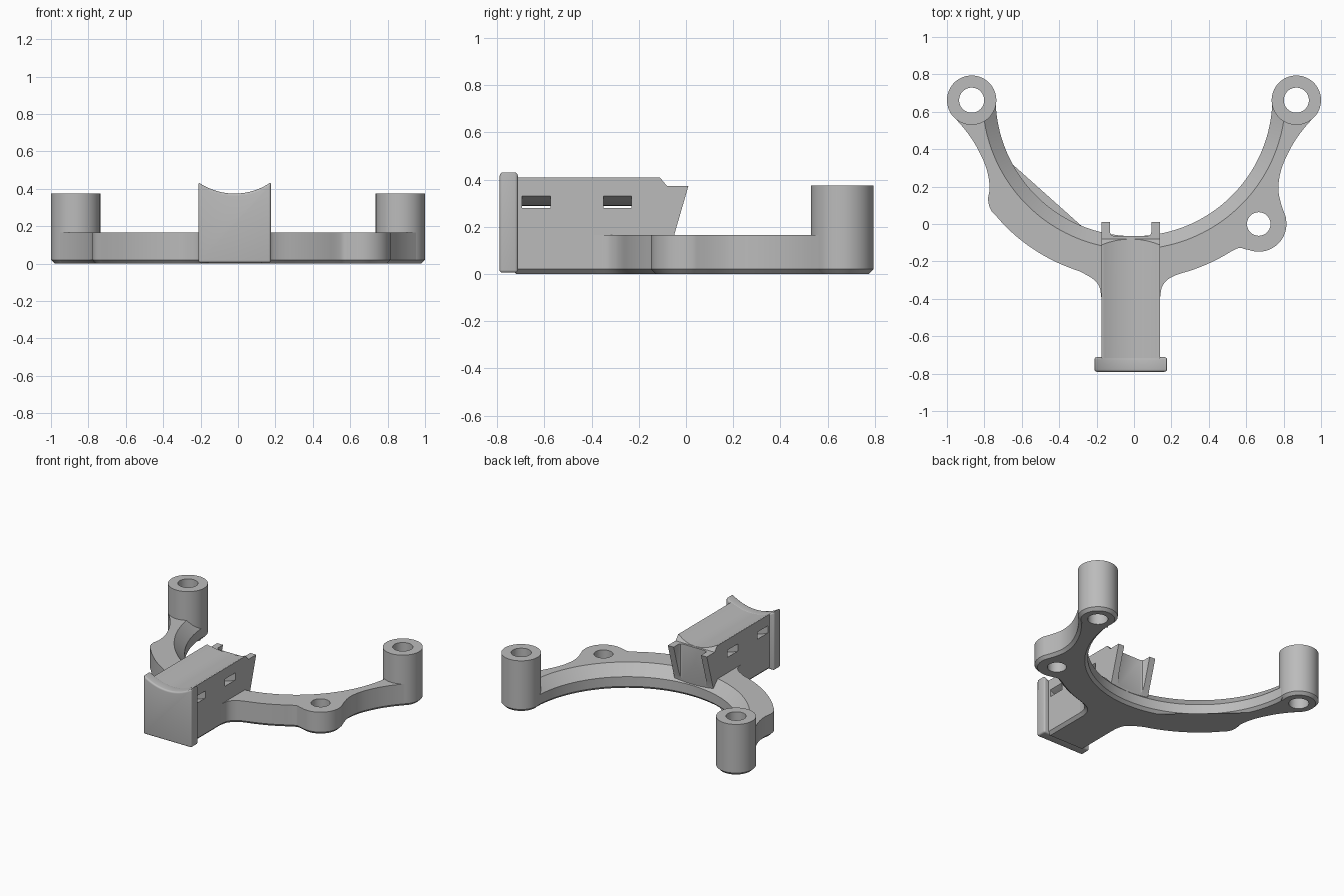
import bpy, bmesh, math
from mathutils import Vector

if "Cube" in bpy.data.objects:
    bpy.data.objects.remove(bpy.data.objects["Cube"])

grey = bpy.data.materials.new("matte_grey")
grey.use_nodes = True
grey.diffuse_color = (0.5, 0.5, 0.5, 1)
grey.node_tree.nodes["Principled BSDF"].inputs["Base Color"].default_value = (0.5, 0.5, 0.5, 1)

CY = 0.675            # centre of the ring arcs
INNER, OUTER = 0.74, 0.972
MID = -0.018          # centre line of the cradle
TOP = 0.165           # plate thickness
CHAMFER = 0.02


def arc(cx, cy, r, a0, a1, n):
    return [(cx + r * math.cos(math.radians(a0 + (a1 - a0) * i / n)),
             cy + r * math.sin(math.radians(a0 + (a1 - a0) * i / n))) for i in range(n + 1)]


def smooth(pts, n=6):
    """Catmull-Rom curve through a few points."""
    p = [Vector(q) for q in [pts[0]] + pts + [pts[-1]]]
    out = []
    for a, b, c, d in zip(p, p[1:], p[2:], p[3:]):
        for i in range(n):
            t = i / n
            out.append(tuple(0.5 * (2 * b + (c - a) * t + (2 * a - 5 * b + 4 * c - d) * t * t
                                    + (3 * b - a - 3 * c + d) * t ** 3)))
    return out + [pts[-1]]


def finish(name, bm):
    bmesh.ops.recalc_face_normals(bm, faces=bm.faces)
    mesh = bpy.data.meshes.new(name)
    bm.to_mesh(mesh)
    bm.free()
    ob = bpy.data.objects.new(name, mesh)
    bpy.context.collection.objects.link(ob)
    mesh.materials.append(grey)
    return ob


def prism(name, pts, lo, hi, axis="z", chamfer=0):
    """Extrude a flat outline along an axis, chamfering the edges on the floor."""
    place = {"z": lambda a, b, c: (a, b, c),
             "x": lambda a, b, c: (c, a, b),
             "y": lambda a, b, c: (a, c, b)}[axis]
    bm = bmesh.new()
    low = [bm.verts.new(place(a, b, lo)) for a, b in pts]
    high = [bm.verts.new(place(a, b, hi)) for a, b in pts]
    bm.faces.new(low)
    bm.faces.new(high)
    for i in range(len(pts)):
        j = (i + 1) % len(pts)
        bm.faces.new((low[i], low[j], high[j], high[i]))
    bmesh.ops.recalc_face_normals(bm, faces=bm.faces)
    if chamfer:
        floor = [e for e in bm.edges if all(v.co.z < 1e-4 for v in e.verts)]
        bmesh.ops.bevel(bm, geom=floor, offset=chamfer, segments=1,
                        affect="EDGES", clamp_overlap=False)
    return finish(name, bm)


def activate(ob):
    bpy.ops.object.select_all(action="DESELECT")
    ob.select_set(True)
    bpy.context.view_layer.objects.active = ob


def cut(ob, cutter):
    cutter.hide_render = True
    mod = ob.modifiers.new("cut", "BOOLEAN")
    mod.operation = "DIFFERENCE"
    mod.solver = "EXACT"
    mod.object = cutter
    activate(ob)
    bpy.ops.object.modifier_apply(modifier=mod.name)
    bpy.data.objects.remove(cutter)


def hole(ob, x, y, r):
    cut(ob, prism("hole_cutter", arc(x, y, r, 0, 352.5, 47), -0.1, 0.6))


def outer_angle(x):
    return -math.degrees(math.acos(x / OUTER))


# Curved plate: post neck, side lug, outer arc, stem fillets, far shoulder, inner arc
neck = [(0.97, 0.58), (0.9, 0.5), (0.84, 0.41), (0.79, 0.3), (0.772, 0.2)]
end = [(0.76, 0.64), (0.868, 0.575)]
flip = lambda pts: [(-x, y) for x, y in reversed(pts)]
outline = (end
           + smooth(neck + [(0.783, 0.12), (0.812, 0.035)])
           + arc(0.667, 0, 0.148, 8, -110, 24)
           + smooth([(0.59, -0.134), (0.563, -0.127), (0.52, -0.146)], 3)
           + arc(0, CY, OUTER, outer_angle(0.5), outer_angle(0.26), 12)
           + smooth([(0.22, -0.275), (0.18, -0.297), (0.15, -0.335), (0.14, -0.39)], 4)
           + smooth([(-0.175, -0.39), (-0.185, -0.335), (-0.215, -0.297), (-0.255, -0.272)], 4)
           + arc(0, CY, OUTER, outer_angle(-0.29), outer_angle(-0.7), 24)
           + smooth([(-0.73, 0.035), (-0.765, 0.075), (-0.78, 0.13)] + flip(neck))
           + flip(end)
           + arc(0, CY, INNER, 181, 359, 80))
plate = prism("curved_plate", outline, 0, TOP, chamfer=CHAMFER)

# Sloped inner rim of the plate
slope = 0.07 / 0.075
bm = bmesh.new()
bmesh.ops.create_cone(bm, cap_ends=True, segments=160, radius1=INNER - slope * 0.02,
                      radius2=INNER + slope * 0.13, depth=0.15)
bmesh.ops.translate(bm, verts=bm.verts, vec=(0, CY, 0.145))
cut(plate, finish("rim_cutter", bm))
hole(plate, 0.667, 0, 0.063)

# Tall posts at both ends
posts = []
for side, name in ((1, "left_post"), (-1, "right_post")):
    post = prism(name, arc(side * 0.868, 0.662, 0.132, 0, 354, 59), 0, 0.375, chamfer=CHAMFER)
    hole(post, side * 0.868, 0.662, 0.067)
    posts.append(post)

# Cradle block with overhanging prongs
cradle = prism("cradle", [(-0.74, 0), (-0.74, 0.408), (-0.11, 0.408), (-0.08, 0.372), (0.01, 0.372),
                          (-0.05, TOP), (-0.072, 0.09), (-0.072, 0)],
               -0.175, 0.14, "x", CHAMFER)
cut(cradle, prism("saddle_cutter", arc(MID, 0.715, 0.342, 0, 357, 119), -1, -0.075, "y"))
cut(cradle, prism("prong_gap_cutter", [(-0.128, 0.1), (-0.128, -0.045), (-0.122, -0.058),
                                       (-0.108, -0.065), (0.073, -0.065), (0.087, -0.058),
                                       (0.093, -0.045), (0.093, 0.1)], 0.05, 0.6))

# Curved strap tunnels through the cradle
for y in (-0.695, -0.35):
    tunnel = arc(MID, 0.595, 0.308, 225, 315, 20) + arc(MID, 0.595, 0.354, 315, 225, 20)
    cut(cradle, prism("strap_cutter", tunnel, y, y + 0.12, "y"))

# End flange with rounded edges and a saddle top
half = 0.194
saddle = [(MID - half + 2 * half * i / 20, 0) for i in range(21)]
saddle = [(x, 0.715 - math.sqrt(0.341 ** 2 - (x - MID) ** 2)) for x, _ in saddle]
flange = prism("end_flange", [(MID + half, 0.005), (MID - half, 0.005)] + saddle, -0.79, -0.712, "y")
bevel = flange.modifiers.new("rounding", "BEVEL")
bevel.width = 0.022
bevel.segments = 4
bevel.limit_method = "ANGLE"
activate(flange)
bpy.ops.object.modifier_apply(modifier=bevel.name)

for ob in [plate, cradle, flange] + posts:
    activate(ob)
    bpy.ops.object.shade_smooth_by_angle(angle=math.radians(30))
